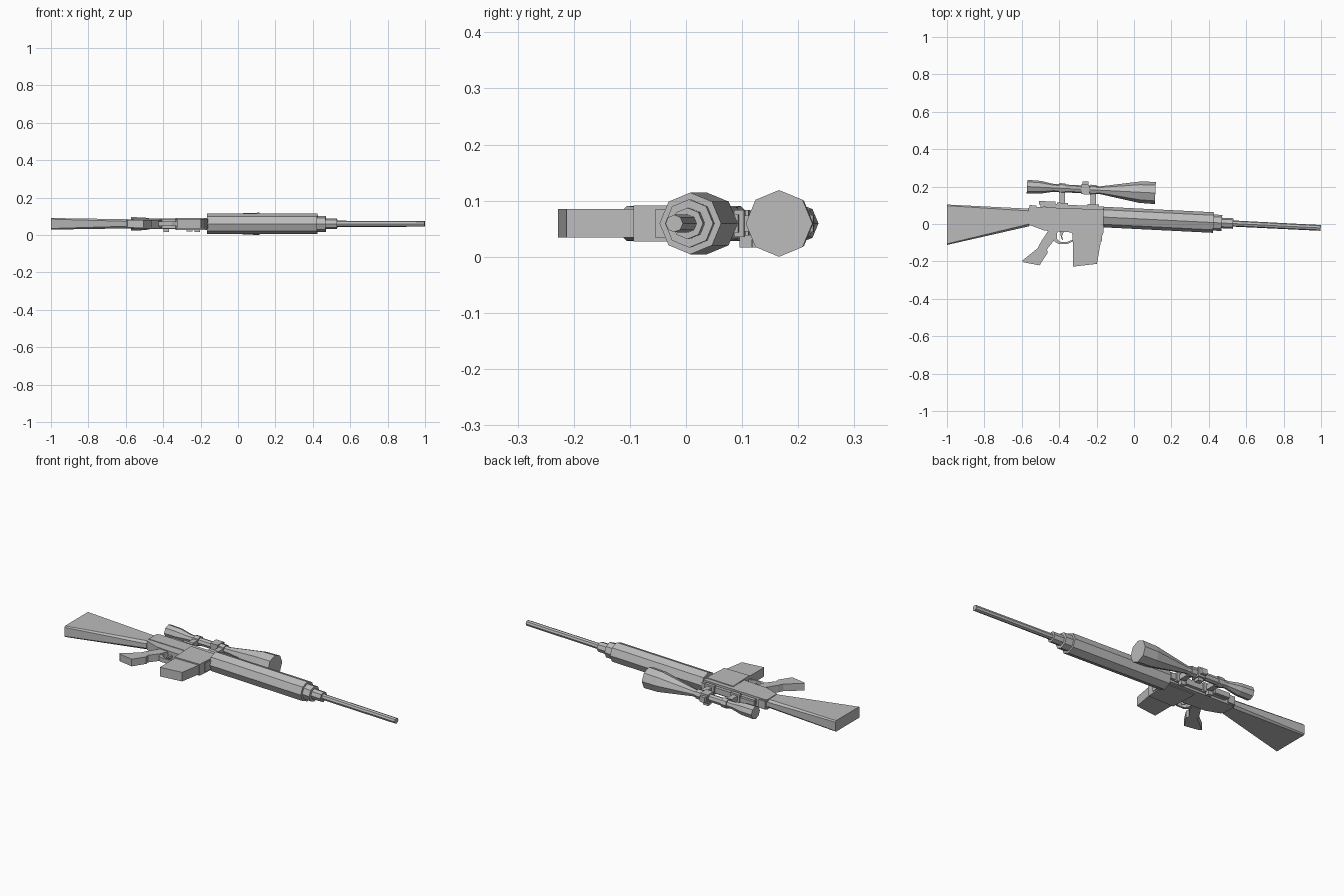
import bpy, bmesh, math
from mathutils import Vector

if "Cube" in bpy.data.objects:
    bpy.data.objects.remove(bpy.data.objects["Cube"])

grey = bpy.data.materials.new("plain_grey")
grey.use_nodes = True
GREY = (0.5, 0.5, 0.5, 1)
grey.diffuse_color = GREY
grey.node_tree.nodes["Principled BSDF"].inputs["Base Color"].default_value = GREY

ZC = 0.0595      # mid plane of the rifle
SLOPE = -0.05    # the rifle lies slightly turned in the xy plane
AXIS = Vector((1, SLOPE, 0)).normalized()
SIDE = Vector((-AXIS.y, AXIS.x, 0))
UP = Vector((0, 0, 1))


def finish(name, bm):
    bmesh.ops.recalc_face_normals(bm, faces=bm.faces)
    mesh = bpy.data.meshes.new(name)
    bm.to_mesh(mesh)
    bm.free()
    mesh.materials.append(grey)
    obj = bpy.data.objects.new(name, mesh)
    bpy.context.collection.objects.link(obj)
    return obj


def loft(name, rings):
    """Skin a row of equal point rings and cap both ends."""
    bm = bmesh.new()
    rows = [[bm.verts.new(p) for p in ring] for ring in rings]
    n = len(rows[0])
    for a, b in zip(rows, rows[1:]):
        for i in range(n):
            j = (i + 1) % n
            bm.faces.new((a[i], a[j], b[j], b[i]))
    bm.faces.new(rows[0])
    bm.faces.new(rows[-1])
    return finish(name, bm)


def slab(name, pts, half, zc=ZC):
    """Side outline extruded evenly about the mid plane."""
    return loft(name, [[(x, y, zc + s * half) for x, y in pts] for s in (-1, 1)])


def tube(name, y0, profile, sides=8):
    """Faceted turned part along the bore direction; profile is (x, radius)."""
    rings = []
    for x, r in profile:
        c = Vector((x, y0 + SLOPE * x, ZC))
        rings.append([c + r * (math.cos(t) * SIDE + math.sin(t) * UP)
                      for t in (2 * math.pi * i / sides for i in range(sides))])
    return loft(name, rings)


def tilted_box(name, x0, x1, y0, y1, half, zc=ZC):
    """Box following the slope; y0 and y1 are measured at x = 0."""
    pts = [(x0, y0), (x1, y0), (x1, y1), (x0, y1)]
    return slab(name, [(x, y + SLOPE * x) for x, y in pts], half, zc)


# Barrel and stepped handguard
BORE = 0.029
tube("handguard", BORE, [(-0.165, 0.055), (0.425, 0.055)])
tube("handguard_cap", BORE, [(0.42, 0.043), (0.47, 0.043)])
tube("barrel_collar", BORE, [(0.465, 0.028), (0.53, 0.028)])
tube("barrel", BORE, [(0.52, 0.0165), (0.9985, 0.0155)])


# Stock: chamfered sections from butt to receiver
def stock_ring(x, low, high, half, c=0.010):
    yz = [(low, half - c), (low + c, half), (high - c, half), (high, half - c)]
    yz += [(y, -z) for y, z in reversed(yz)]
    return [(x, y, ZC + z) for y, z in yz]


loft("stock", [stock_ring(-1, -0.112, 0.104, 0.031, 0.006),
               stock_ring(-0.56, -0.012, 0.082, 0.024, 0.012)])

# Receiver, magazine well and magazine
slab("upper_receiver", [(-0.565, 0.085), (-0.55, 0.092), (-0.16, 0.077),
                        (-0.16, 0.0), (-0.565, 0.015)], 0.028)
slab("lower_receiver", [(-0.565, 0.025), (-0.16, 0.005), (-0.165, -0.055),
                        (-0.33, -0.055), (-0.335, -0.045), (-0.48, -0.035),
                        (-0.56, -0.005)], 0.025)
slab("magazine_well", [(-0.335, 0.06), (-0.162, 0.052), (-0.172, -0.094),
                       (-0.328, -0.094)], 0.032)
slab("magazine", [(-0.326, -0.08), (-0.175, -0.08), (-0.198, -0.213),
                  (-0.326, -0.228)], 0.0255)
tilted_box("charging_handle", -0.56, -0.52, 0.06, 0.073, 0.022)

# Pistol grip
slab("grip", [(-0.455, -0.03), (-0.50, -0.10), (-0.515, -0.13), (-0.598, -0.196),
              (-0.59, -0.205), (-0.505, -0.221), (-0.462, -0.155), (-0.465, -0.135),
              (-0.425, -0.085), (-0.405, -0.035)], 0.020)

# Trigger guard loop and trigger
guard = [(-0.43, -0.04), (-0.425, -0.094), (-0.405, -0.106), (-0.355, -0.106), (-0.328, -0.094)]
inner = [(-0.328, -0.085), (-0.36, -0.096), (-0.39, -0.096), (-0.41, -0.084), (-0.415, -0.04)]
slab("trigger_guard", guard + inner, 0.012)
slab("trigger", [(-0.395, -0.04), (-0.375, -0.04), (-0.385, -0.065),
                 (-0.378, -0.088), (-0.39, -0.075)], 0.006)

# Scope rail with a raised rear step
tilted_box("scope_rail", -0.50, -0.16, 0.066, 0.085, 0.016)
tilted_box("rail_rear_step", -0.508, -0.42, 0.080, 0.098, 0.014)

# Scope body
SCOPE = 0.1715
tube("scope", SCOPE, [(-0.572, 0.036), (-0.50, 0.034), (-0.43, 0.021), (-0.18, 0.021),
                      (0.03, 0.057), (0.114, 0.0595)])

# Scope mounts: ring, post, foot and side knob
for label, x in (("rear", -0.383), ("front", -0.218)):
    tube(label + "_scope_ring", SCOPE, [(x - 0.016, 0.027), (x + 0.016, 0.027)])
    tilted_box(label + "_mount_post", x - 0.015, x + 0.015, 0.08, 0.155, 0.014)
    tilted_box(label + "_mount_foot", x - 0.03, x + 0.03, 0.076, 0.094, 0.024)
    tilted_box(label + "_mount_knob", x - 0.014, x + 0.014, 0.085, 0.107, 0.011, 0.028)

# Adjustment turrets: one on top, one on the side
tilted_box("turret_block", -0.283, -0.237, SCOPE - 0.026, SCOPE + 0.026, 0.026)
tilted_box("top_turret", -0.276, -0.244, SCOPE + 0.02, SCOPE + 0.043, 0.015)
tilted_box("side_turret", -0.276, -0.244, SCOPE - 0.015, SCOPE + 0.015, 0.010, ZC - 0.032)
